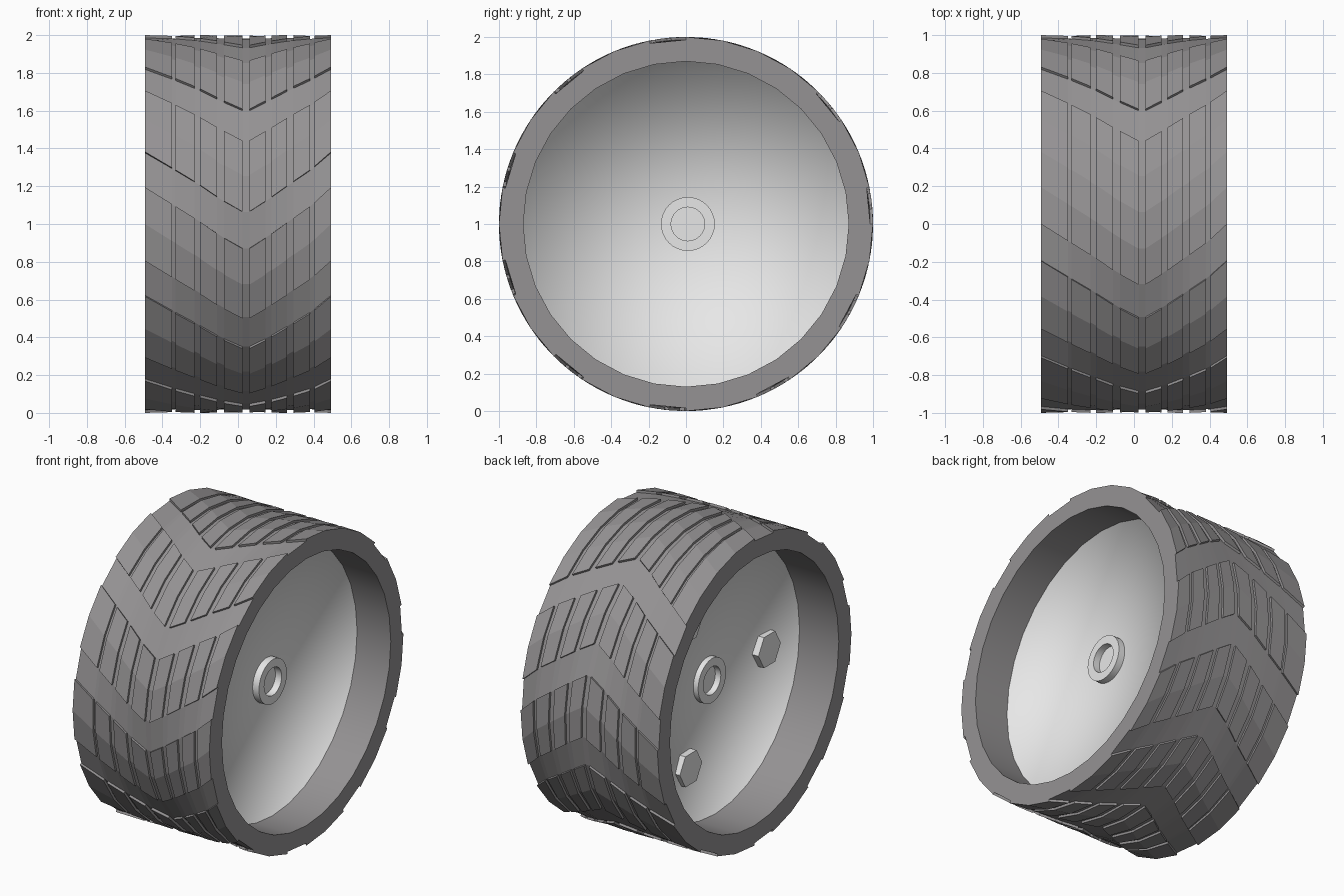
import bpy, bmesh, math

if "Cube" in bpy.data.objects:
    bpy.data.objects.remove(bpy.data.objects["Cube"])

N = 32                      # sides around the wheel
STEP = 360 / N


def material(name, rgb):
    m = bpy.data.materials.new(name)
    m.diffuse_color = (*rgb, 1)
    m.use_nodes = True
    m.node_tree.nodes["Principled BSDF"].inputs["Base Color"].default_value = m.diffuse_color
    return m


RUBBER = material("dark grey rubber", (0.30, 0.29, 0.295))
METAL = material("light grey metal", (0.80, 0.80, 0.80))


def pt(x, r, deg, cy=0, cz=1):
    # point around the x axis; 0 degrees faces the front (-y)
    a = math.radians(deg)
    return (x, cy - r * math.cos(a), cz + r * math.sin(a))


def finish(bm, name, mat, smooth=None, recalc=True):
    if recalc:
        bmesh.ops.recalc_face_normals(bm, faces=bm.faces)
    me = bpy.data.meshes.new(name)
    bm.to_mesh(me)
    bm.free()
    me.materials.append(mat)
    if smooth is not None:
        me.shade_smooth()
        if smooth < 180:
            me.set_sharp_from_angle(angle=math.radians(smooth))
    ob = bpy.data.objects.new(name, me)
    bpy.context.collection.objects.link(ob)
    return ob


def lathe(name, profile, mat, seg=N, cy=0, cz=1, smooth=None, closed=False):
    # turn an (x, radius) profile around the x axis
    bm = bmesh.new()
    rings = []
    for x, r in profile:
        if r == 0:
            rings.append([bm.verts.new((x, cy, cz))] * seg)
        else:
            rings.append([bm.verts.new(pt(x, r, i * 360 / seg, cy, cz)) for i in range(seg)])
    pairs = list(zip(rings, rings[1:]))
    if closed:
        pairs.append((rings[-1], rings[0]))
    for a, b in pairs:
        for i in range(seg):
            j = (i + 1) % seg
            vs = list(dict.fromkeys((a[i], a[j], b[j], b[i])))
            bm.faces.new(vs)
    return finish(bm, name, mat, smooth)


# tread layout: block columns across the width and the V-shaped angle offset
HALF = 0.493
R_BASE, R_TOP, R_IN = 0.985, 1.0, 0.87
COLUMNS = [(-HALF, -0.35), (-0.33, -0.23), (-0.20, -0.11), (-0.075, 0.024),
           (0.06, 0.145), (0.177, 0.26), (0.294, 0.38), (0.405, HALF)]
KNOTS = [(-HALF, 0), (-0.34, -5.5), (-0.215, -10), (-0.09, -15), (0.024, -18.75),
         (0.06, -18.75), (0.16, -15), (0.28, -10), (0.39, -5.5), (HALF, 0)]


def offset(x):
    for (xa, a), (xb, b) in zip(KNOTS, KNOTS[1:]):
        if x <= xb:
            return a + (b - a) * (x - xa) / (xb - xa)
    return 0


# tyre carcass: sheared grid outside, flat side walls
bm = bmesh.new()
xs = [x for c in COLUMNS for x in c]
rings = [[bm.verts.new(pt(x, R_BASE, i * STEP + offset(x))) for i in range(N)] for x in xs]
lips = [[bm.verts.new(pt(x, R_IN, i * STEP)) for i in range(N)] for x in (-HALF, HALF)]
rings = [lips[0]] + rings + [lips[1]]
for a, b in zip(rings, rings[1:]):
    for i in range(N):
        j = (i + 1) % N
        bm.faces.new((a[i], a[j], b[j], b[i]))
# make the side normals point outwards
bm.normal_update()
if sum(f.normal.x * f.calc_center_median().x for f in bm.faces) < 0:
    bmesh.ops.reverse_faces(bm, faces=bm.faces)
finish(bm, "tyre", RUBBER, recalc=False)

# raised tread blocks: nine rows of two steps and one long row of four
rows = [(56.25 - 3 * STEP * j, 2) for j in range(9)] + [(90, 4)]
bm = bmesh.new()
for start, steps in rows:
    for x0, x1 in COLUMNS:
        sec = []
        for k in range(steps + 1):
            a = start + k * STEP
            sec.append([bm.verts.new(pt(x, r, a + offset(x)))
                        for x, r in ((x0, R_BASE - 0.004), (x0, R_TOP),
                                     (x1, R_TOP), (x1, R_BASE - 0.004))])
        for p, q in zip(sec, sec[1:]):
            for i in range(4):
                j = (i + 1) % 4
                bm.faces.new((p[i], p[j], q[j], q[i]))
        bm.faces.new(sec[0])
        bm.faces.new(sec[-1])
finish(bm, "tread_blocks", RUBBER)

# inner barrel of the tyre, normals towards the axle
bm = bmesh.new()
ends = [[bm.verts.new(pt(x, R_IN, i * STEP)) for i in range(N)] for x in (-HALF, HALF)]
for i in range(N):
    j = (i + 1) % N
    f = bm.faces.new((ends[0][i], ends[0][j], ends[1][j], ends[1][i]))
    f.normal_update()
    c = f.calc_center_median()
    if f.normal.y * c.y + f.normal.z * (c.z - 1) > 0:
        f.normal_flip()
finish(bm, "inner_barrel", RUBBER, smooth=180, recalc=False)

# dished wheel disc, its soft lip tucked behind the barrel
lathe("wheel_disc", [(0.19, 0), (0.25, 0.872), (0.40, 0.875), (0.40, 0.885),
                     (-0.40, 0.885), (-0.40, 0.875), (-0.21, 0.872), (-0.15, 0)],
      METAL, smooth=180)

# hub ring with a recess on both sides
lathe("hub", [(-0.155, 0), (-0.155, 0.09), (-0.195, 0.09), (-0.195, 0.144),
              (0.245, 0.144), (0.245, 0.09), (0.20, 0.09), (0.20, 0)],
      METAL, cy=0.01, smooth=30)

# three hexagonal bolts on the -x side
for n in range(3):
    a = math.radians(120 * n)
    lathe("wheel_bolt_%d" % (n + 1), [(-0.225, 0), (-0.225, 0.115), (-0.12, 0.115), (-0.12, 0)],
          METAL, seg=6, cy=-0.54 * math.cos(a), cz=1 + 0.54 * math.sin(a))
